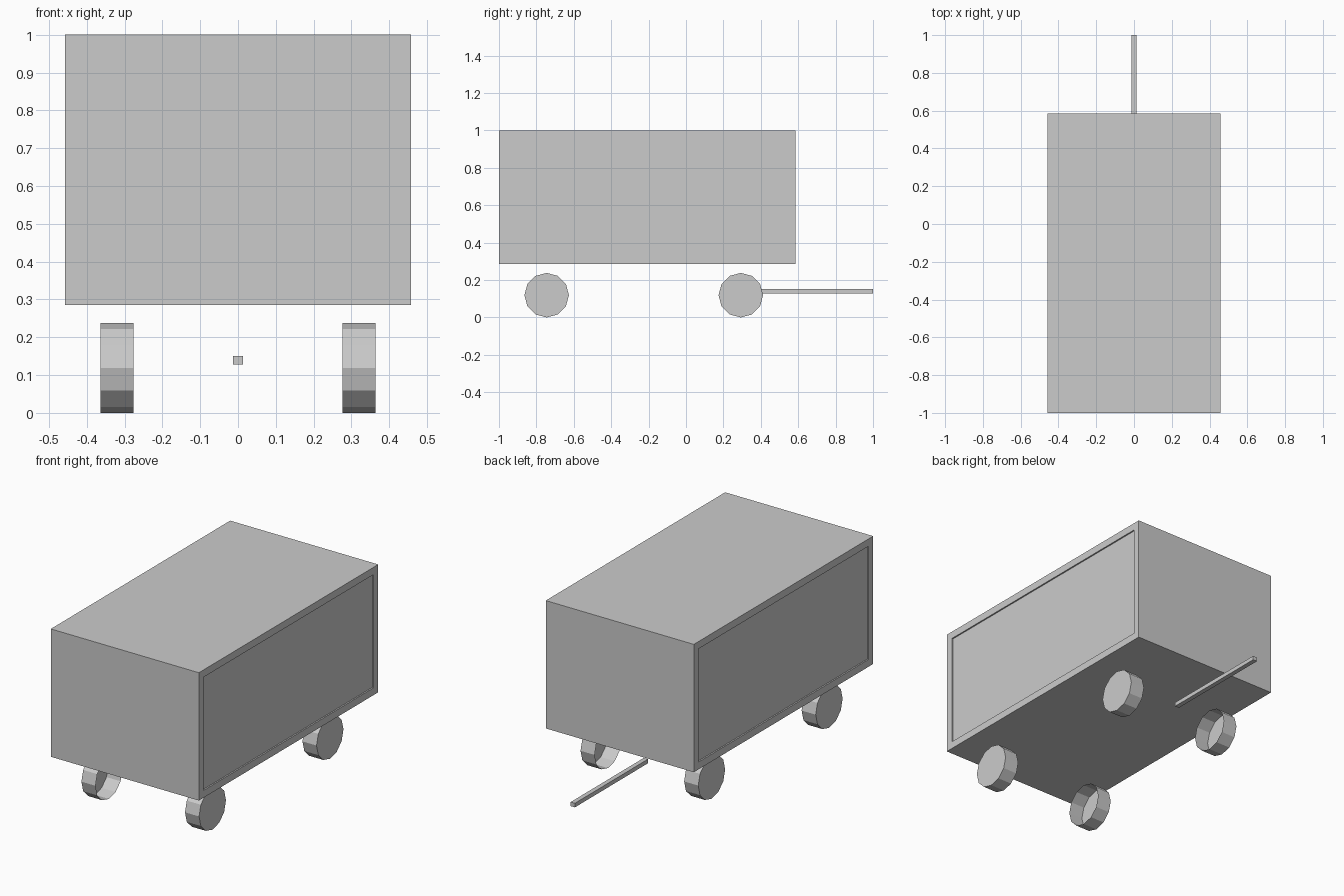
import bpy, bmesh, math
from mathutils import Matrix, Vector

if "Cube" in bpy.data.objects:
    bpy.data.objects.remove(bpy.data.objects["Cube"])


def finish(bm, name):
    mesh = bpy.data.meshes.new(name)
    bm.to_mesh(mesh)
    bm.free()
    ob = bpy.data.objects.new(name, mesh)
    bpy.context.collection.objects.link(ob)
    return ob


def box(lo, hi):
    bm = bmesh.new()
    lo, hi = Vector(lo), Vector(hi)
    size = hi - lo
    m = Matrix.Translation((lo + hi) / 2) @ Matrix.Diagonal((*size, 1))
    bmesh.ops.create_cube(bm, size=1, matrix=m)
    return bm


# Cart body with a shallow recessed panel on each long side
bm = box((-0.458, -1, 0.285), (0.458, 0.585, 1))
bm.normal_update()
for face in [f for f in bm.faces if abs(f.normal.x) > 0.9]:
    bmesh.ops.inset_individual(bm, faces=[face], thickness=0.058)
    inward = -face.normal.copy()
    bmesh.ops.inset_individual(bm, faces=[face], thickness=0.0)
    bmesh.ops.translate(bm, verts=face.verts, vec=inward * 0.008)
finish(bm, "cart_body")

# Tow bar
finish(box((-0.013, 0.355, 0.128), (0.013, 1, 0.151)), "tow_bar")


# Twelve-sided wheels, capped outside and open inside
def wheel(name, side, y):
    bm = bmesh.new()
    r, width = 0.119, 0.087
    m = (Matrix.Translation((side * 0.3205, y, r))
         @ Matrix.Rotation(math.pi / 2, 4, 'Y'))
    bmesh.ops.create_cone(bm, cap_ends=True, segments=12, radius1=r,
                          radius2=r, depth=width, matrix=m)
    bm.normal_update()
    inner = [f for f in bm.faces if f.normal.x * side < -0.9]
    bmesh.ops.delete(bm, geom=inner, context='FACES_ONLY')
    finish(bm, name)


for side, s in ((-1, "left"), (1, "right")):
    for y, e in ((-0.745, "front"), (0.293, "back")):
        wheel(f"{e}_{s}_wheel", side, y)
